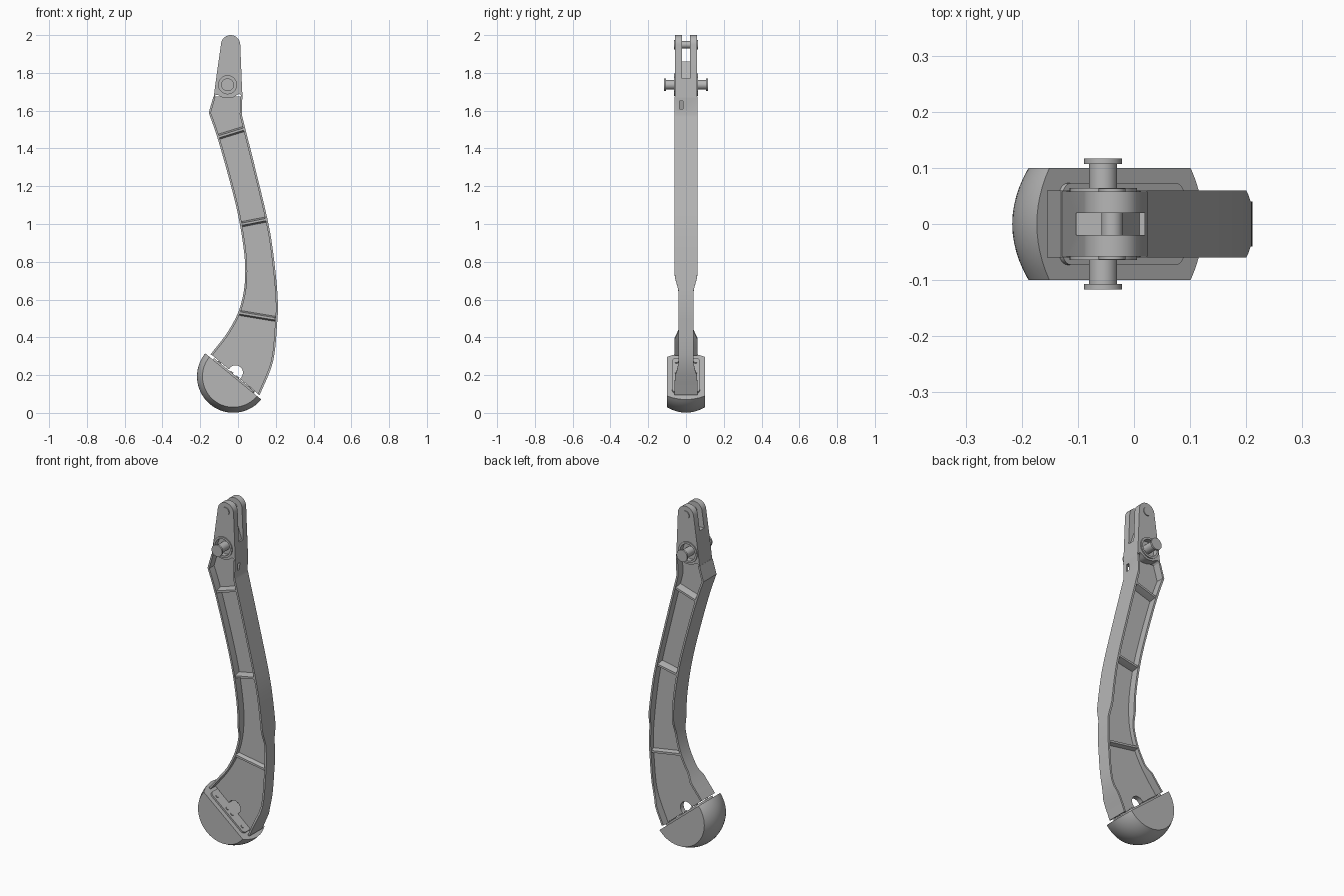
import bpy, bmesh, math
from mathutils import Vector

if "Cube" in bpy.data.objects:
    bpy.data.objects.remove(bpy.data.objects["Cube"])

grey = bpy.data.materials.new("cast grey")
grey.diffuse_color = (0.47, 0.47, 0.47, 1)
grey.use_nodes = True
grey.node_tree.nodes["Principled BSDF"].inputs["Base Color"].default_value = grey.diffuse_color


def loft(name, layers):
    """Closed solid through a list of equal-length point loops."""
    bm = bmesh.new()
    loops = [[bm.verts.new(p) for p in layer] for layer in layers]
    n = len(loops[0])
    for a, b in zip(loops, loops[1:]):
        for i in range(n):
            j = (i + 1) % n
            bm.faces.new((a[i], a[j], b[j], b[i]))
    bm.faces.new(loops[0][::-1])
    bm.faces.new(loops[-1])
    bmesh.ops.recalc_face_normals(bm, faces=bm.faces)
    me = bpy.data.meshes.new(name)
    bm.to_mesh(me)
    bm.free()
    me.materials.append(grey)
    ob = bpy.data.objects.new(name, me)
    bpy.context.collection.objects.link(ob)
    return ob


def prism(name, poly, y0, y1):
    return loft(name, [[(x, y, z) for x, z in poly] for y in (y0, y1)])


def disc(x, z, r, n=32):
    return [(x + r * math.cos(2 * math.pi * i / n), z + r * math.sin(2 * math.pi * i / n)) for i in range(n)]


def cut(ob, cutter):
    m = ob.modifiers.new("cut", 'BOOLEAN')
    m.operation, m.solver, m.object = 'DIFFERENCE', 'EXACT', cutter
    dg = bpy.context.evaluated_depsgraph_get()
    me = bpy.data.meshes.new_from_object(ob.evaluated_get(dg))
    ob.modifiers.clear()
    ob.data = me
    bpy.data.objects.remove(cutter)


def spline(pts, per=5):
    """Catmull-Rom resampling of an xz path."""
    p = [Vector(q) for q in pts]
    p = [2 * p[0] - p[1]] + p + [2 * p[-1] - p[-2]]
    out = []
    for a, b, c, d in zip(p, p[1:], p[2:], p[3:]):
        for k in range(per):
            t = k / per
            out.append(0.5 * (2 * b + (c - a) * t + (2 * a - 5 * b + 4 * c - d) * t * t
                              + (3 * b - a - 3 * c + d) * t ** 3))
    return out + [p[-2]]


def ramp(z, z0, z1):
    return max(0.0, min(1.0, (z - z0) / (z1 - z0)))


# Beam edges, with a crisp corner near the top
left = [Vector((-0.13, 1.675))] + spline([
    (-0.155, 1.59), (-0.11, 1.46), (-0.05, 1.25), (0.0, 1.05), (0.03, 0.87),
    (0.038, 0.75), (0.03, 0.64), (0.0, 0.53), (-0.06, 0.42), (-0.145, 0.31)])
right = [Vector((0.023, 1.675))] + spline([
    (0.02, 1.58), (0.04, 1.50), (0.095, 1.28), (0.155, 1.03), (0.182, 0.88),
    (0.203, 0.70), (0.211, 0.58), (0.207, 0.47), (0.185, 0.27), (0.115, 0.095)])

# Edge flanges: narrowed above the foot, widened again where they meet it
for name, edge, sign, lo, hi in (("left_flange", left, 1, 0.40, 0.435), ("right_flange", right, -1, 0.19, 0.25)):
    layers = []
    for i, p in enumerate(edge):
        t = (edge[min(i + 1, len(edge) - 1)] - edge[max(i - 1, 0)]).normalized()
        q = p + sign * 0.011 * Vector((-t.y, t.x))
        w = 0.04 + 0.02 * max(ramp(p.y, 0.65, 0.72), 1 - ramp(p.y, lo, hi))
        layers.append([(p.x, -w, p.y), (q.x, -w, q.y), (q.x, w, q.y), (p.x, w, p.y)])
    flange = loft(name, layers)
    if sign < 0:
        # Small slot in the outer side
        cut(flange, prism("slot_cutter", [(-0.02, 1.61), (0.06, 1.61), (0.06, 1.65), (-0.02, 1.65)], -0.035, -0.015))

# Central web with a round hole by the foot
web = loft("web", [[(a.x + 0.003, -0.015, a.y), (b.x - 0.003, -0.015, b.y),
                    (b.x - 0.003, 0.015, b.y), (a.x + 0.003, 0.015, a.y)]
                   for a, b in zip(left, right)])
cut(web, prism("hole_cutter", disc(-0.013, 0.213, 0.039), -0.1, 0.1))

# Cross ribs with drafted sides
for name, a, b, w in (("upper_rib", (-0.108, 1.46), (0.038, 1.505), 0.055),
                      ("middle_rib", (0.016, 0.998), (0.156, 1.025), 0.055),
                      ("lower_rib", (0.004, 0.53), (0.202, 0.497), 0.038)):
    a, b = Vector(a), Vector(b)
    d = (b - a).normalized()
    n = Vector((-d.y, d.x))
    a, b = a + d * 0.006, b - d * 0.006
    layers = []
    for y, h in ((-w, 0.006), (-0.01, 0.015), (0.01, 0.015), (w, 0.006)):
        layers.append([(p.x, y, p.y) for p in (a - n * h, b - n * h, b + n * h, a + n * h)])
    loft(name, layers)

# Head: tapered block with a wavy lower edge and rounded top
arc = [(-0.039 + 0.051 * math.cos(math.radians(t)), 1.949 + 0.051 * math.sin(math.radians(t)))
       for t in range(0, 173, 12)]
wave = [tuple(p) for p in spline([(-0.129, 1.668), (-0.112, 1.684), (-0.075, 1.668),
                                  (-0.03, 1.668), (0.005, 1.688), (0.024, 1.67)], 4)]
head = prism("clevis_head", [(0.02, 1.75)] + arc + [(-0.12, 1.74)] + wave, -0.058, 0.058)
# Slot between the two arms, floor sloping to the right
cut(head, prism("clevis_cutter", [(-0.2, 1.86), (-0.02, 1.86), (0.01, 1.77), (0.1, 1.77),
                                  (0.1, 2.1), (-0.2, 2.1)], -0.02, 0.02))
PX, PZ = -0.055, 1.737
for s in (-1, 1):
    cut(head, prism("bore_cutter", disc(PX, PZ, 0.048), s * 0.036, s * 0.1))
    # Raised ring around the bore
    ring = prism("pivot_ring", disc(PX, PZ, 0.06), s * 0.05, s * 0.064)
    cut(ring, prism("ring_cutter", disc(PX, PZ, 0.048), s * 0.03, s * 0.1))
    # Caps of both pins
    prism("pivot_cap", disc(PX, PZ, 0.034), s * 0.107, s * 0.117)
    prism("top_pin_cap", disc(-0.039, 1.949, 0.024), s * 0.05, s * 0.063)

# Pins
prism("pivot_pin", disc(PX, PZ, 0.025), -0.11, 0.11)
prism("top_pin", disc(-0.039, 1.949, 0.019), -0.055, 0.055)

# Foot: half barrel with a sloping flat top
C = Vector((-0.025, 0.193))
U = Vector((0.772, -0.636))
N = Vector((0.636, 0.772))
layers = []
for k in range(-6, 7):
    y = k / 60
    r = 0.192 - 0.029 * (k / 6) ** 2
    pts = [C + r * (math.cos(t) * U - math.sin(t) * N) for t in (math.pi * i / 40 for i in range(41))]
    layers.append([(p.x, y, p.y) for p in pts])
loft("foot", layers)


def foot_plate(name, u, v, hu, hv, c, h0, h1, seg=5):
    """Rounded plate lying on the flat top of the foot."""
    corner = []
    for q, (su, sv) in enumerate(((1, 1), (-1, 1), (-1, -1), (1, -1))):
        for i in range(seg + 1):
            t = math.pi / 2 * (q + i / seg)
            corner.append((u + su * (hu - c) + c * math.cos(t), v + sv * (hv - c) + c * math.sin(t)))
    layers = []
    for h in (h0, h1):
        layers.append([(C.x + a * U.x + h * N.x, b, C.y + a * U.y + h * N.y) for a, b in corner])
    loft(name, layers)


# Mounting plate and bolts on the foot
foot_plate("mounting_plate", 0.0, 0, 0.14, 0.073, 0.02, -0.01, 0.01)
for s in (-1, 1):
    for u in (-0.105, -0.02, 0.02, 0.105):
        foot_plate("mounting_bolt", u, s * 0.05, 0.009, 0.009, 0.0085, 0.005, 0.015)

# Smooth curved faces, keep edges sharp
for ob in bpy.context.collection.objects:
    ob.select_set(True)
    bpy.context.view_layer.objects.active = ob
bpy.ops.object.shade_smooth_by_angle(angle=math.radians(28))
